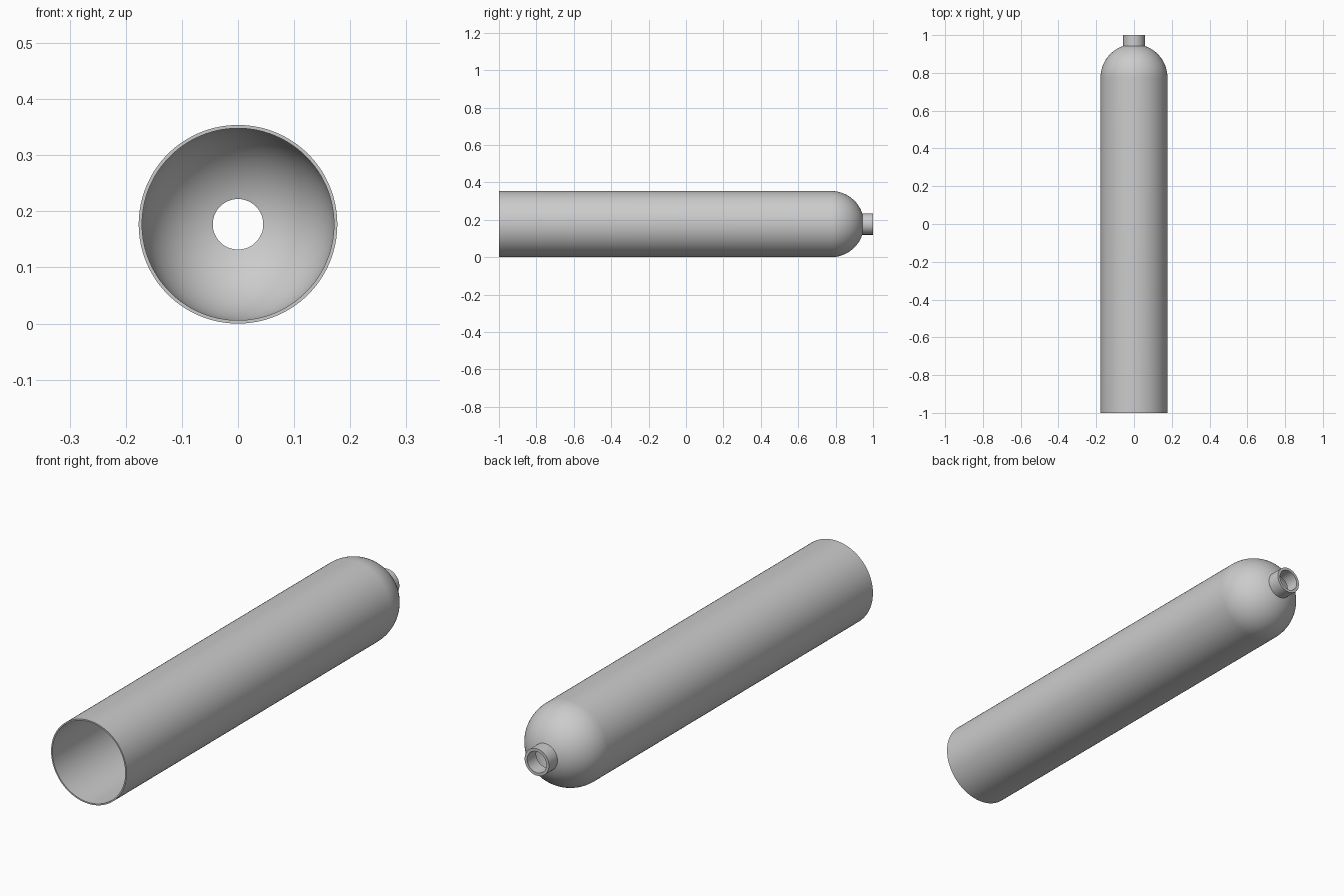
import bpy, bmesh
from math import asin, sin, cos, pi, radians
from mathutils import Matrix, Vector

cube = bpy.data.objects.get("Cube")
if cube:
    bpy.data.objects.remove(cube, do_unlink=True)

OUTER, INNER = 0.177, 0.171            # tube radii
NECK_OUTER, NECK_INNER = 0.057, 0.045  # nozzle radii
DOME_Y = 0.775                         # where the dome starts
SEGMENTS = 128

metal = bpy.data.materials.new("Grey metal")
metal.use_nodes = True
grey = (0.6, 0.6, 0.6, 1)
metal.diffuse_color = grey
metal.node_tree.nodes["Principled BSDF"].inputs["Base Color"].default_value = grey


def dome(radius, neck, steps=24):
    """Arc of (radius, y) points from the tube wall to the neck."""
    end = pi / 2 - asin(neck / radius)
    return [(radius * cos(end * i / steps), DOME_Y + radius * sin(end * i / steps))
            for i in range(steps + 1)]


def lathe(name, profile):
    """Revolve a closed (radius, y) profile about the long axis."""
    bm = bmesh.new()
    verts = [bm.verts.new((r, y, 0)) for r, y in profile]
    edges = [bm.edges.new((verts[i - 1], v)) for i, v in enumerate(verts)]
    bmesh.ops.spin(bm, geom=verts + edges, cent=(0, 0, 0), axis=(0, 1, 0),
                   angle=2 * pi, steps=SEGMENTS, use_merge=True)
    bmesh.ops.remove_doubles(bm, verts=bm.verts, dist=0.00001)
    bmesh.ops.recalc_face_normals(bm, faces=bm.faces)
    bmesh.ops.transform(bm, matrix=Matrix.Translation(Vector((0, 0, OUTER))), verts=bm.verts)
    mesh = bpy.data.meshes.new(name)
    bm.to_mesh(mesh)
    bm.free()
    mesh.materials.append(metal)
    obj = bpy.data.objects.new(name, mesh)
    bpy.context.collection.objects.link(obj)
    bpy.ops.object.select_all(action='DESELECT')
    obj.select_set(True)
    bpy.context.view_layer.objects.active = obj
    bpy.ops.object.shade_smooth_by_angle(angle=radians(30))
    return obj


# Hollow shell: open front, domed back, short open neck
outside = [(OUTER, -1)] + dome(OUTER, NECK_OUTER) + [(NECK_OUTER, 1)]
inside = [(INNER, -1)] + dome(INNER, NECK_INNER) + [(NECK_INNER, 1)]
lathe("cylinder_shell", outside + inside[::-1])
